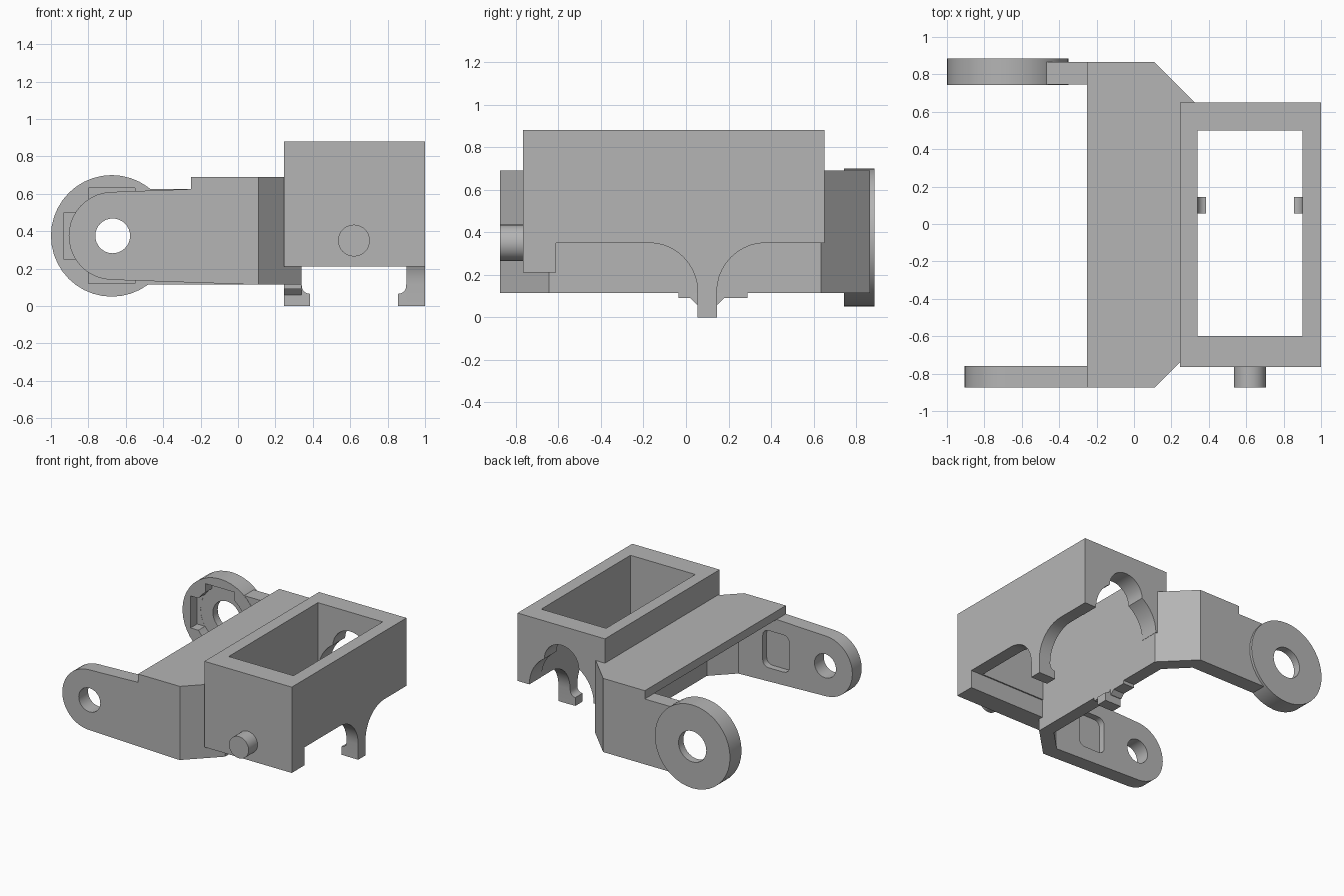
import bpy, bmesh, math
from mathutils import Vector

if "Cube" in bpy.data.objects:
    bpy.data.objects.remove(bpy.data.objects["Cube"], do_unlink=True)

grey = bpy.data.materials.new("plain_grey")
grey.use_nodes = True
color = (0.46, 0.46, 0.46, 1)
grey.diffuse_color = color
grey.node_tree.nodes["Principled BSDF"].inputs["Base Color"].default_value = color


def prism(name, pts, axis, lo, hi):
    """Extrude a 2D profile along an axis; profile uses the other two axes in order."""
    place = {"x": lambda a, b, t: (t, a, b),
             "y": lambda a, b, t: (a, t, b),
             "z": lambda a, b, t: (a, b, t)}[axis]
    bm = bmesh.new()
    face = bm.faces.new([bm.verts.new(place(a, b, lo)) for a, b in pts])
    out = bmesh.ops.extrude_face_region(bm, geom=[face])
    verts = [v for v in out["geom"] if isinstance(v, bmesh.types.BMVert)]
    bmesh.ops.translate(bm, verts=verts, vec=Vector(place(0, 0, hi - lo)))
    bmesh.ops.recalc_face_normals(bm, faces=bm.faces)
    mesh = bpy.data.meshes.new(name)
    bm.to_mesh(mesh)
    bm.free()
    mesh.materials.append(grey)
    ob = bpy.data.objects.new(name, mesh)
    bpy.context.collection.objects.link(ob)
    return ob


def rect(a0, a1, b0, b1):
    return [(a0, b0), (a1, b0), (a1, b1), (a0, b1)]


def arc(ca, cb, r, start, end, n):
    steps = [math.radians(start + (end - start) * i / n) for i in range(n + 1)]
    return [(ca + r * math.cos(t), cb + r * math.sin(t)) for t in steps]


def circle(ca, cb, r, n=32):
    return arc(ca, cb, r, 0, 360, n)[:-1]


def rounded(a0, a1, b0, b1, r):
    return (arc(a1 - r, b1 - r, r, 0, 90, 4) + arc(a0 + r, b1 - r, r, 90, 180, 4)
            + arc(a0 + r, b0 + r, r, 180, 270, 4) + arc(a1 - r, b0 + r, r, 270, 360, 4))


def combine(ob, other, operation):
    """Apply a boolean and discard the second solid."""
    mod = ob.modifiers.new("bool", "BOOLEAN")
    mod.operation, mod.solver, mod.object = operation, "EXACT", other
    bpy.context.view_layer.objects.active = ob
    bpy.ops.object.modifier_apply(modifier=mod.name)
    bpy.data.objects.remove(other, do_unlink=True)


def add(ob, *args):
    combine(ob, prism("addition", *args), "UNION")


def cut(ob, *args):
    combine(ob, prism("cutter", *args), "DIFFERENCE")


def finish(ob):
    bm = bmesh.new()
    bm.from_mesh(ob.data)
    bmesh.ops.remove_doubles(bm, verts=bm.verts, dist=0.0002)
    bmesh.ops.dissolve_limit(bm, angle_limit=0.01, verts=bm.verts, edges=bm.edges)
    bm.to_mesh(ob.data)
    bm.free()
    bpy.ops.object.select_all(action="DESELECT")
    ob.select_set(True)
    bpy.context.view_layer.objects.active = ob
    bpy.ops.object.shade_smooth_by_angle(angle=math.radians(30))


PIVOT = (-0.67, 0.375)
BORE = (0.62, 0.35)

# Bracket web with chamfered corners
frame = prism("bracket_frame", [
    (0.05, -0.875), (0.11, -0.875), (0.34, -0.645), (0.34, 0.635), (0.11, 0.865),
    (0.05, 0.865), (0.05, 0.745), (0.08, 0.745), (0.24, 0.585), (0.24, -0.6),
    (0.08, -0.76), (0.05, -0.76)], "z", 0.115, 0.69)
# Top plate
add(frame, [(-0.25, -0.875), (0.11, -0.875), (0.27, -0.715), (0.27, 0.705),
            (0.11, 0.865), (-0.25, 0.865)], "z", 0.625, 0.69)
# Front arm with rounded end, pivot hole and inner recess
add(frame, [(0.07, 0.115), (0.07, 0.65), (-0.25, 0.65), (-0.25, 0.625)]
    + arc(*PIVOT, 0.235, 93, 267, 20), "y", -0.875, -0.76)
cut(frame, circle(*PIVOT, 0.093), "y", -0.95, -0.7)
cut(frame, rounded(-0.36, -0.13, 0.23, 0.52, 0.05), "y", -0.81, -0.7)
# Back arm
add(frame, rect(-0.5, 0.07, 0.115, 0.625), "y", 0.745, 0.865)
# Back pivot disc with cross shaped pocket
add(frame, circle(-0.675, 0.375, 0.325, 40), "y", 0.743, 0.885)
cut(frame, circle(-0.675, 0.375, 0.225), "y", 0.7, 0.825)
cut(frame, rect(-0.93, -0.42, 0.25, 0.5), "y", 0.7, 0.824)
cut(frame, rect(-0.8, -0.55, 0.12, 0.63), "y", 0.7, 0.824)
cut(frame, circle(-0.675, 0.375, 0.12), "y", 0.7, 0.95)

# Housing side profile: stepped front, flared clip legs, raised back edge
housing = prism("housing", [(-0.765, 0.88), (-0.765, 0.21), (-0.61, 0.21), (-0.61, 0.35)]
                + arc(-0.175, 0.12, 0.23, 90, 0, 10) + [(0.055, 0), (0.145, 0)]
                + arc(0.375, 0.12, 0.23, 180, 90, 10) + [(0.65, 0.35), (0.65, 0.88)],
                "x", 0.245, 1)
# Lower inner wall and its foot
add(housing, rect(0.245, 0.34, -0.64, 0.63), "z", 0.116, 0.6)
add(housing, [(-0.035, 0.2), (-0.035, 0.09), (0.02, 0.09), (0.05, 0.06), (0.15, 0.06),
              (0.18, 0.09), (0.29, 0.09), (0.29, 0.2)], "x", 0.245, 0.34)
# Open cavity
cut(housing, rect(0.34, 0.9, -0.6, 0.5), "z", -0.1, 1)
# Keyhole arch in the back wall
cut(housing, circle(*BORE, 0.278, 48), "y", 0.45, 0.7)
cut(housing, circle(BORE[0], 0.58, 0.15), "y", 0.45, 0.7)
# Clip hooks mirrored about the cavity centre
for s in (-1, 1):
    hook = [(0.32, 0.13), (0.28, 0.12)] + arc(0.235, 0.11, 0.045, 0, -90, 5)[1:] + [
        (0.235, 0), (0.32, 0)]
    add(housing, [(BORE[0] + s * a, b) for a, b in hook], "y", 0.056, 0.144)

# Front pivot pin
pin = prism("pivot_pin", circle(*BORE, 0.085), "y", -0.875, -0.74)

for part in (frame, housing, pin):
    finish(part)
